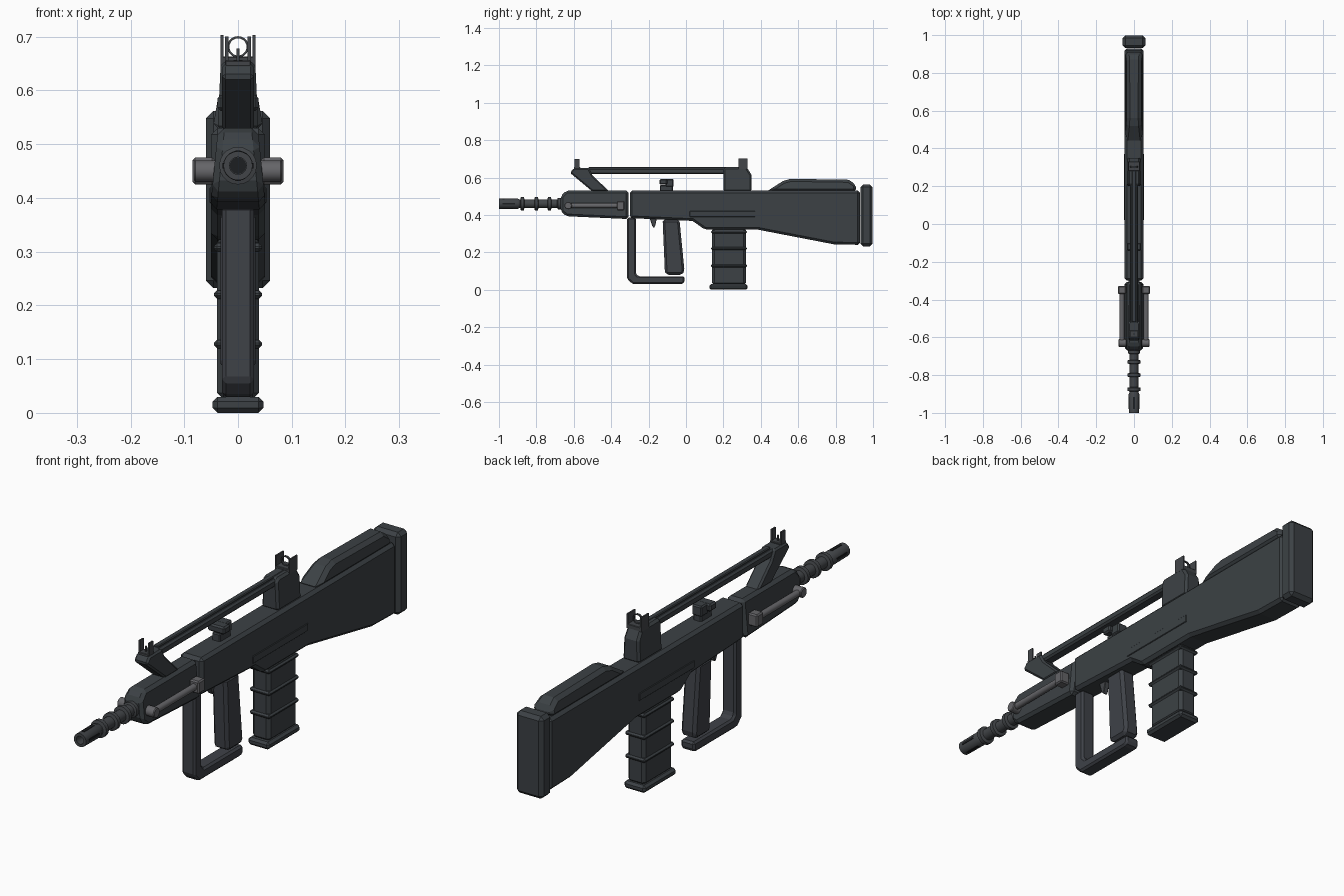
import bpy, bmesh, math
from mathutils import Vector, Matrix

cube = bpy.data.objects.get("Cube")
if cube:
    bpy.data.objects.remove(cube)


def material(name, color):
    m = bpy.data.materials.new(name)
    m.use_nodes = True
    m.diffuse_color = (*color, 1)
    m.node_tree.nodes["Principled BSDF"].inputs["Base Color"].default_value = (*color, 1)
    return m


BODY = material("charcoal polymer", (0.045, 0.053, 0.059))
GRIP = material("blue grey polymer", (0.049, 0.054, 0.064))
STEEL = material("dark steel", (0.055, 0.060, 0.066))
GREY = material("grey metal", (0.13, 0.13, 0.14))
BLACK = material("black", (0.012, 0.013, 0.015))


def finish(name, bm, mat, bevel=0.0, smooth=False):
    bmesh.ops.recalc_face_normals(bm, faces=bm.faces)
    me = bpy.data.meshes.new(name)
    bm.to_mesh(me)
    bm.free()
    ob = bpy.data.objects.new(name, me)
    bpy.context.collection.objects.link(ob)
    me.materials.append(mat)
    if bevel:
        mod = ob.modifiers.new("chamfer", "BEVEL")
        mod.width = bevel
        mod.segments = 1
        mod.limit_method = "ANGLE"
        mod.angle_limit = math.radians(35)
    if smooth:
        bpy.ops.object.select_all(action="DESELECT")
        bpy.context.view_layer.objects.active = ob
        ob.select_set(True)
        bpy.ops.object.shade_smooth_by_angle(angle=math.radians(35))
    return ob


def plate(name, outline, half, mat, bevel=0.0, x=0.0, top_half=None):
    """Side outline of (y, z) points, extruded across x; may narrow to the top."""
    bm = bmesh.new()
    face = bm.faces.new([bm.verts.new((x - half, y, z)) for y, z in outline])
    out = bmesh.ops.extrude_face_region(bm, geom=[face])
    moved = [v for v in out["geom"] if isinstance(v, bmesh.types.BMVert)]
    bmesh.ops.translate(bm, verts=moved, vec=(2 * half, 0, 0))
    if top_half is not None:
        low = min(z for _, z in outline)
        high = max(z for _, z in outline)
        for v in bm.verts:
            t = (v.co.z - low) / (high - low)
            v.co.x = x + (v.co.x - x) * (1 + t * (top_half / half - 1))
    return finish(name, bm, mat, bevel)


def box(name, y0, y1, z0, z1, half, mat, bevel=0.0, x=0.0):
    return plate(name, [(y0, z0), (y1, z0), (y1, z1), (y0, z1)], half, mat, bevel, x)


def lathe(name, profile, mat, z):
    """Spin (y, radius) points about a lengthwise axis."""
    bm = bmesh.new()
    verts = [bm.verts.new((0, y, z + r)) for y, r in profile]
    edges = [bm.edges.new(pair) for pair in zip(verts, verts[1:])]
    bmesh.ops.spin(bm, geom=verts + edges, cent=(0, 0, z), axis=(0, 1, 0),
                   angle=math.tau, steps=20)
    bmesh.ops.remove_doubles(bm, verts=bm.verts, dist=0.0001)
    return finish(name, bm, mat, smooth=True)


def rod(name, a, b, r, mat, bevel=0.0):
    bm = bmesh.new()
    a, b = Vector(a), Vector(b)
    turn = (b - a).to_track_quat("Z", "Y").to_matrix().to_4x4()
    bmesh.ops.create_cone(bm, cap_ends=True, segments=16, radius1=r, radius2=r,
                          depth=(b - a).length,
                          matrix=Matrix.Translation((a + b) / 2) @ turn)
    return finish(name, bm, mat, bevel, smooth=True)


# Stock and receiver
plate("receiver", [(-0.30, 0.53), (0.93, 0.53), (0.93, 0.24), (0.79, 0.243),
                   (0.38, 0.322), (0.10, 0.322), (0.035, 0.368), (-0.30, 0.383)],
      0.05, BODY, 0.012)
plate("cheek_rest", [(0.43, 0.525), (0.52, 0.582), (0.56, 0.593), (0.87, 0.588),
                     (0.91, 0.56), (0.91, 0.525)], 0.048, BODY, 0.014, top_half=0.036)
box("butt_pad", 0.932, 0.998, 0.232, 0.562, 0.06, BODY, 0.014)
for side in (-1, 1):
    box("ejection_cover", 0.02, 0.37, 0.39, 0.42, 0.004, BODY, 0.002, side * 0.049)

# Handguard, narrower at the top
plate("handguard", [(-0.67, 0.42), (-0.67, 0.50), (-0.64, 0.53), (-0.308, 0.53),
                    (-0.308, 0.378), (-0.64, 0.393)], 0.052, BODY, 0.012, top_half=0.037)

# Barrel, rings and muzzle
AXIS = 0.46
lathe("barrel", [(-0.91, 0), (-0.91, 0.023), (-0.65, 0.023), (-0.65, 0)], STEEL, AXIS)
lathe("muzzle", [(-0.93, 0), (-0.93, 0.016), (-1.0, 0.016), (-1.0, 0.027),
                 (-0.90, 0.028), (-0.89, 0.023), (-0.89, 0)], STEEL, AXIS)
lathe("bore", [(-0.932, 0), (-0.932, 0.0155)], BLACK, AXIS)
for y in (-0.875, -0.80, -0.73):
    lathe("barrel_ring", [(y - 0.012, 0.02), (y - 0.008, 0.035), (y + 0.008, 0.035),
                          (y + 0.012, 0.02)], STEEL, AXIS)
lathe("barrel_collar", [(-0.69, 0.02), (-0.685, 0.031), (-0.66, 0.031)], STEEL, AXIS)
for k in range(4):
    slot = box("muzzle_slot", -0.98, -0.915, 0.0265, 0.0285, 0.005, BLACK)
    slot.location.z = AXIS
    slot.rotation_euler.y = k * math.pi / 2

# Folded side legs
for side in (-1, 1):
    rod("leg", (side * 0.064, -0.64, 0.45), (side * 0.064, -0.34, 0.45), 0.013, GREY)
    rod("leg_pivot", (side * 0.04, -0.63, 0.45), (side * 0.082, -0.63, 0.45),
        0.02, GREY, 0.003)
    box("leg_foot", -0.37, -0.328, 0.425, 0.475, 0.021, GREY, 0.005, side * 0.064)

# Carrying handle
plate("handle_front", [(-0.62, 0.625), (-0.60, 0.65), (-0.52, 0.65), (-0.50, 0.612),
                       (-0.41, 0.525), (-0.50, 0.525)], 0.03, BODY, 0.007)
box("handle_rail", -0.56, 0.25, 0.618, 0.65, 0.022, BODY, 0.007)
box("handle_rib", -0.52, 0.28, 0.64, 0.657, 0.011, BODY, 0.003)
plate("handle_rear", [(0.20, 0.525), (0.20, 0.645), (0.215, 0.655), (0.325, 0.655),
                      (0.35, 0.615), (0.35, 0.525)], 0.038, BODY, 0.009, top_half=0.032)

# Sights
for side in (-1, 1):
    box("front_sight_ear", -0.595, -0.57, 0.64, 0.70, 0.003, STEEL, x=side * 0.021)
    box("rear_sight_ear", 0.28, 0.33, 0.645, 0.703, 0.003, STEEL, x=side * 0.03)
box("front_sight_base", -0.60, -0.565, 0.64, 0.656, 0.024, STEEL, 0.002)
rod("front_sight_post", (0, -0.582, 0.65), (0, -0.582, 0.678), 0.003, STEEL)
box("rear_sight_base", 0.28, 0.33, 0.645, 0.663, 0.033, STEEL, 0.002)
lathe("rear_sight_ring", [(0.30, 0.016), (0.30, 0.020), (0.308, 0.020),
                          (0.308, 0.016), (0.30, 0.016)], STEEL, 0.681)

# Charging handle
box("charging_base", -0.14, -0.07, 0.525, 0.56, 0.018, BODY, 0.004)
box("charging_block", -0.11, -0.066, 0.55, 0.592, 0.022, BODY, 0.005)
box("charging_bar", -0.142, -0.10, 0.562, 0.592, 0.038, BODY, 0.006)

# Trigger and full hand guard
plate("trigger", [(-0.195, 0.385), (-0.155, 0.385), (-0.165, 0.34), (-0.172, 0.33),
                  (-0.18, 0.34)], 0.01, STEEL, 0.002)
plate("hand_guard", [(-0.316, 0.385), (-0.316, 0.06), (-0.285, 0.03), (-0.02, 0.03),
                     (-0.008, 0.04), (-0.008, 0.072), (-0.255, 0.072), (-0.268, 0.085),
                     (-0.268, 0.385)], 0.03, GRIP, 0.011)
plate("grip", [(-0.125, 0.375), (-0.035, 0.375), (-0.008, 0.10), (-0.02, 0.08),
               (-0.105, 0.08), (-0.113, 0.095)], 0.033, GRIP, 0.012)

# Magazine
box("magazine", 0.14, 0.32, 0.025, 0.33, 0.039, BODY, 0.012)
for z in (0.128, 0.22, 0.308):
    box("magazine_rib", 0.134, 0.326, z - 0.008, z + 0.008, 0.045, BODY, 0.006)
box("magazine_base", 0.125, 0.33, 0, 0.03, 0.047, BODY, 0.009)
